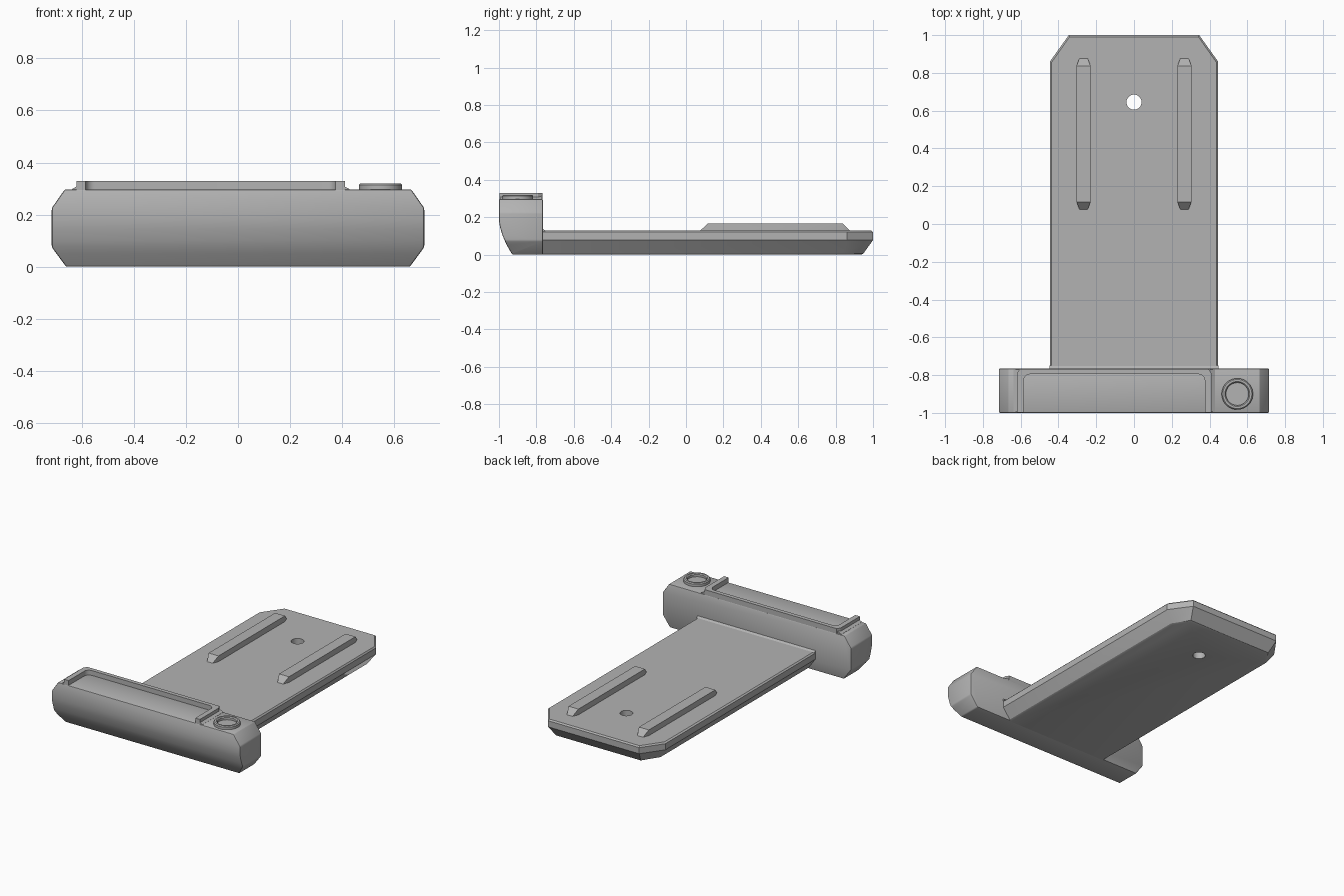
import bpy, bmesh, math

cube = bpy.data.objects.get("Cube")
if cube:
    bpy.data.objects.remove(cube, do_unlink=True)

GREY = (0.45, 0.45, 0.45, 1)
grey = bpy.data.materials.new("plain grey")
grey.use_nodes = True
grey.diffuse_color = GREY
grey.node_tree.nodes["Principled BSDF"].inputs["Base Color"].default_value = GREY


def loft(name, rings, closed=False):
    """Skin a stack of equal-length rings; cap the ends, or close the stack on itself."""
    bm = bmesh.new()
    rows = [[bm.verts.new(p) for p in ring] for ring in rings]
    n = len(rows[0])
    pairs = list(zip(rows, rows[1:])) + ([(rows[-1], rows[0])] if closed else [])
    for a, b in pairs:
        for i in range(n):
            j = (i + 1) % n
            bm.faces.new((a[i], a[j], b[j], b[i]))
    if not closed:
        bm.faces.new(rows[0][::-1])
        bm.faces.new(rows[-1])
    bmesh.ops.remove_doubles(bm, verts=bm.verts, dist=1e-5)
    bmesh.ops.recalc_face_normals(bm, faces=bm.faces)
    mesh = bpy.data.meshes.new(name)
    bm.to_mesh(mesh)
    bm.free()
    mesh.materials.append(grey)
    obj = bpy.data.objects.new(name, mesh)
    bpy.context.collection.objects.link(obj)
    return obj


def prism(name, outline, axis, lo, hi):
    """Extrude a 2D outline along the given axis."""
    def place(p, t):
        q = list(p)
        q.insert(axis, t)
        return q
    return loft(name, [[place(p, t) for p in outline] for t in (lo, hi)])


def circle(x, y, r, z, n=40):
    return [(x + r * math.cos(2 * math.pi * i / n),
             y + r * math.sin(2 * math.pi * i / n), z) for i in range(n)]


def apply_modifier(obj, mod):
    bpy.context.view_layer.objects.active = obj
    bpy.ops.object.modifier_apply(modifier=mod.name)


def boolean(obj, cutter, operation):
    mod = obj.modifiers.new("cut", 'BOOLEAN')
    mod.operation = operation
    mod.solver = 'EXACT'
    mod.object = cutter
    cutter.hide_render = True
    apply_modifier(obj, mod)
    bpy.data.objects.remove(cutter, do_unlink=True)


# Front block: octagonal end shape crossed with a curved nose profile
half = [(0.66, 0), (0.715, 0.075), (0.715, 0.225), (0.665, 0.297)]
octagon = half + [(-x, z) for x, z in reversed(half)]
front_block = prism("front_block", octagon, 1, -1.1, -0.765)
nose = [(-0.7, -0.1), (-0.7, 0.4), (-1, 0.4), (-1, 0.18), (-0.994, 0.145),
        (-0.98, 0.1), (-0.958, 0.05), (-0.932, 0.006), (-0.88, -0.1)]
boolean(front_block, prism("nose_cutter", nose, 0, -1, 1), 'INTERSECT')
bevel = front_block.modifiers.new("edges", 'BEVEL')
bevel.width = 0.009
bevel.segments = 2
bevel.limit_method = 'ANGLE'
bevel.angle_limit = math.radians(32)
apply_modifier(front_block, bevel)

# Raised U-shaped lip on the block, open to the front
outer = [(-0.62, -0.998), (-0.62, -0.79), (-0.605, -0.767),
         (0.395, -0.767), (0.41, -0.79), (0.41, -0.998)]
inner = [(0.375, -0.998)]
for cx, start in ((0.34, 0), (-0.55, 90)):
    for k in range(7):
        a = math.radians(start + 15 * k)
        inner.append((cx + 0.035 * math.cos(a), -0.83 + 0.035 * math.sin(a)))
inner.append((-0.585, -0.998))
prism("raised_lip", outer + inner, 2, 0.28, 0.33)

# Small sloped foot where the lip meets the block top
for name, x, s in (("lip_foot_right", -0.62, -1), ("lip_foot_left", 0.41, 1)):
    foot = [(x - s * 0.01, 0.28), (x + s * 0.02, 0.28), (x + s * 0.018, 0.298), (x - s * 0.01, 0.313)]
    prism(name, foot, 1, -0.995, -0.77)

# Round socket ring with a shallow floor
profile = [(0.083, 0.28), (0.083, 0.314), (0.077, 0.32), (0.066, 0.32), (0.06, 0.314), (0.06, 0.299)]
loft("socket_ring", [circle(0.547, -0.9, r, z) for r, z in profile])


# Base plate: clipped back corners, sloped underside edges
def plate_ring(inset, z):
    w, b = 0.445 - inset, 1 - inset
    cut = inset * 0.45
    side = [(w, -0.78), (w, 0.86 - cut), (0.345 - cut, b)]
    return [(x, y, z) for x, y in side + [(-x, y) for x, y in reversed(side)]]


base_plate = loft("base_plate", [plate_ring(i, z) for i, z in (
    (0.065, 0), (0.052, 0.006), (0, 0.078), (0, 0.12), (0.009, 0.129))])
boolean(base_plate, loft("hole_cutter", [circle(0, 0.645, 0.04, z) for z in (-0.1, 0.3)]), 'DIFFERENCE')

# Fillet between plate and block
prism("joint_fillet", [(-0.77, 0.12), (-0.77, 0.142), (-0.76, 0.134), (-0.75, 0.128)], 0, -0.447, 0.447)

# Two guide rails with ramped, narrowing ends
for name, cx in (("right_rail", -0.267), ("left_rail", 0.267)):
    def rail_ring(tip, z):
        quarter = [(0.0375, 0.36), (0.0375 - 0.016 * tip, 0.36 + 0.04 * tip)]
        right = [(x, -y) for x, y in reversed(quarter)] + quarter
        return [(cx + x, 0.477 + y, z) for x, y in right + [(-x, -y) for x, y in right]]
    loft(name, [rail_ring(1, 0.122), rail_ring(1, 0.129), rail_ring(0, 0.168)])

# Smooth curved surfaces, keep edges crisp
bpy.ops.object.select_all(action='DESELECT')
for obj in bpy.context.scene.objects:
    if obj.type == 'MESH':
        obj.select_set(True)
        bpy.context.view_layer.objects.active = obj
bpy.ops.object.shade_smooth_by_angle(angle=math.radians(28))
